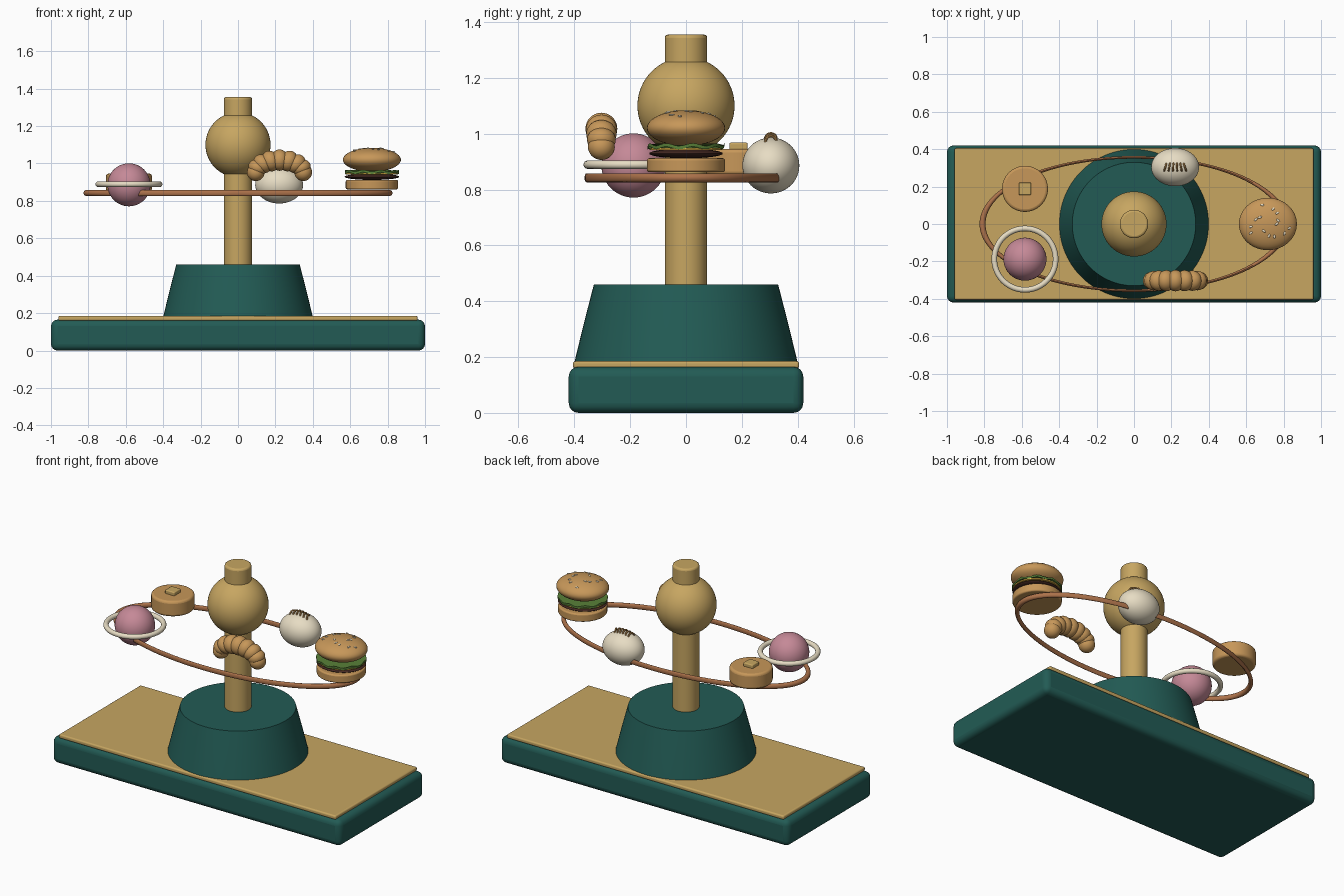
import bpy, math, random
from math import sin, cos, pi

if "Cube" in bpy.data.objects:
    bpy.data.objects.remove(bpy.data.objects["Cube"])
random.seed(4)

def material(name, rgb):
    m = bpy.data.materials.new(name)
    m.diffuse_color = (*rgb, 1)
    m.use_nodes = True
    m.node_tree.nodes["Principled BSDF"].inputs["Base Color"].default_value = m.diffuse_color
    return m

TEAL = material("teal", (0.016, 0.105, 0.09))
GOLD = material("gold", (0.57, 0.38, 0.12))
COPPER = material("copper", (0.42, 0.17, 0.07))
BREAD = material("bread", (0.57, 0.31, 0.10))
CREAM = material("cream", (0.80, 0.72, 0.55))
PINK = material("pink", (0.56, 0.25, 0.31))
MEAT = material("meat", (0.06, 0.022, 0.016))
LEAF = material("leaf", (0.10, 0.22, 0.04))
CHEESE = material("cheese", (0.75, 0.45, 0.06))

def finish(name, mat, bevel=0, segments=3):
    ob = bpy.context.object
    ob.name = name
    ob.data.materials.append(mat)
    bpy.ops.object.transform_apply(location=False, rotation=True, scale=True)
    if bevel:
        b = ob.modifiers.new("Bevel", 'BEVEL')
        b.width, b.segments, b.limit_method = bevel, segments, 'ANGLE'
    bpy.ops.object.shade_smooth_by_angle(angle=math.radians(35))
    return ob

def box(name, loc, size, mat, bevel):
    bpy.ops.mesh.primitive_cube_add(size=1, location=loc)
    bpy.context.object.scale = size
    return finish(name, mat, bevel, 4)

def ball(name, loc, radii, mat, rot=(0, 0, 0), seg=48):
    bpy.ops.mesh.primitive_uv_sphere_add(segments=seg, ring_count=seg // 2, location=loc, rotation=rot)
    bpy.context.object.scale = radii
    return finish(name, mat)

def disc(name, x, y, z0, z1, r, mat, bevel=0, scale=(1, 1, 1)):
    bpy.ops.mesh.primitive_cylinder_add(vertices=64, radius=r, depth=z1 - z0, location=(x, y, (z0 + z1) / 2))
    bpy.context.object.scale = scale
    return finish(name, mat, bevel)

def ring(name, loc, major, minor, mat, scale=(1, 1, 1), rot=(0, 0, 0), seg=96, sides=16):
    bpy.ops.mesh.primitive_torus_add(major_radius=major, minor_radius=minor, major_segments=seg,
                                     minor_segments=sides, location=loc, rotation=rot)
    bpy.context.object.scale = scale
    return finish(name, mat)

def lathe(name, profile, mat, n=96):
    verts = [(r * cos(2 * pi * i / n), r * sin(2 * pi * i / n), z) for r, z in profile for i in range(n)]
    faces = [(k * n + i, k * n + (i + 1) % n, (k + 1) * n + (i + 1) % n, (k + 1) * n + i)
             for k in range(len(profile) - 1) for i in range(n)]
    faces += [tuple(reversed(range(n))), tuple(range((len(profile) - 1) * n, len(profile) * n))]
    me = bpy.data.meshes.new(name)
    me.from_pydata(verts, [], faces)
    ob = bpy.data.objects.new(name, me)
    bpy.context.collection.objects.link(ob)
    bpy.context.view_layer.objects.active = ob
    bpy.ops.object.select_all(action='DESELECT')
    ob.select_set(True)
    return finish(name, mat)

# Base slab, inlay plate and tapered pedestal
box("base_slab", (0, 0, 0.0825), (2, 0.84, 0.165), TEAL, 0.035)
box("base_inlay", (0, 0, 0.172), (1.92, 0.81, 0.026), GOLD, 0.009)
lathe("pedestal", [(0.40, 0.18), (0.366, 0.32), (0.33, 0.46)], TEAL)

# Post and globe
disc("post", 0, 0, 0.45, 1.355, 0.076, GOLD, 0.012)
ball("globe", (0, 0, 1.10), (0.174,) * 3, GOLD, seg=64)

# Oval orbit rail
ring("orbit_rail", (0, 0, 0.842), 0.81, 0.016, COPPER, scale=(1, 0.44, 1), seg=128)

# Burger
BX = 0.716
disc("bottom_bun", BX, 0, 0.862, 0.912, 0.14, BREAD, 0.008)
ball("patty", (BX, 0, 0.929), (0.146, 0.132, 0.017), MEAT)
disc("cheese_slice", BX, 0, 0.941, 0.948, 0.13, CHEESE, 0, (1.08, 1, 1))
leaf = disc("lettuce", BX, 0, 0.949, 0.961, 0.137, LEAF, 0, (1.06, 1, 1))
for v in leaf.data.vertices:
    v.co.z += 0.005 * sin(9 * math.atan2(v.co.y, v.co.x))
bun_c, bun_r = (BX, 0, 1.02), (0.155, 0.14, 0.064)
ball("top_bun", bun_c, bun_r, BREAD)
for i in range(14):
    a = i * 2.4
    t = 0.3 + 0.45 * (i % 7) / 6
    d = (t * cos(a), t * sin(a), math.sqrt(1 - t * t))
    ball("sesame_seed", [c + r * k for c, r, k in zip(bun_c, bun_r, d)],
         (0.011, 0.006, 0.004), CREAM, rot=(0, 0, random.uniform(0, pi)), seg=12)

# Croissant: overlapping lumps along an arch
for i in range(9):
    a = pi * i / 8
    s = 0.047 + 0.010 * sin(a)
    ball("croissant_lump", (0.222 + 0.127 * cos(a), -0.303, 0.953 + 0.065 * sin(a)),
         (s * 0.85 if 0 < i < 8 else s, 0.048 + 0.009 * sin(a), s), BREAD, rot=(0, pi / 2 - a, 0), seg=32)

# Dumpling with pleats on top
ball("dumpling", (0.22, 0.304, 0.886), (0.128, 0.102, 0.10), CREAM)
for i in range(6):
    u = i - 2.5
    ring("dumpling_pleat", (0.22 + 0.021 * u, 0.304, 0.981 - 0.0015 * u * u), 0.02, 0.005, BREAD,
         rot=(0, pi / 2, 0.12 * u), seg=24, sides=8)

# Ringed planet
ball("planet", (-0.583, -0.188, 0.886), (0.115,) * 3, PINK)
ring("planet_ring", (-0.583, -0.188, 0.889), 0.164, 0.015, CREAM)

# Pancake with a butter pat
disc("pancake", -0.583, 0.188, 0.85, 0.946, 0.123, BREAD, 0.014)
box("butter_pat", (-0.583, 0.188, 0.955), (0.066, 0.066, 0.026), GOLD, 0.006)
